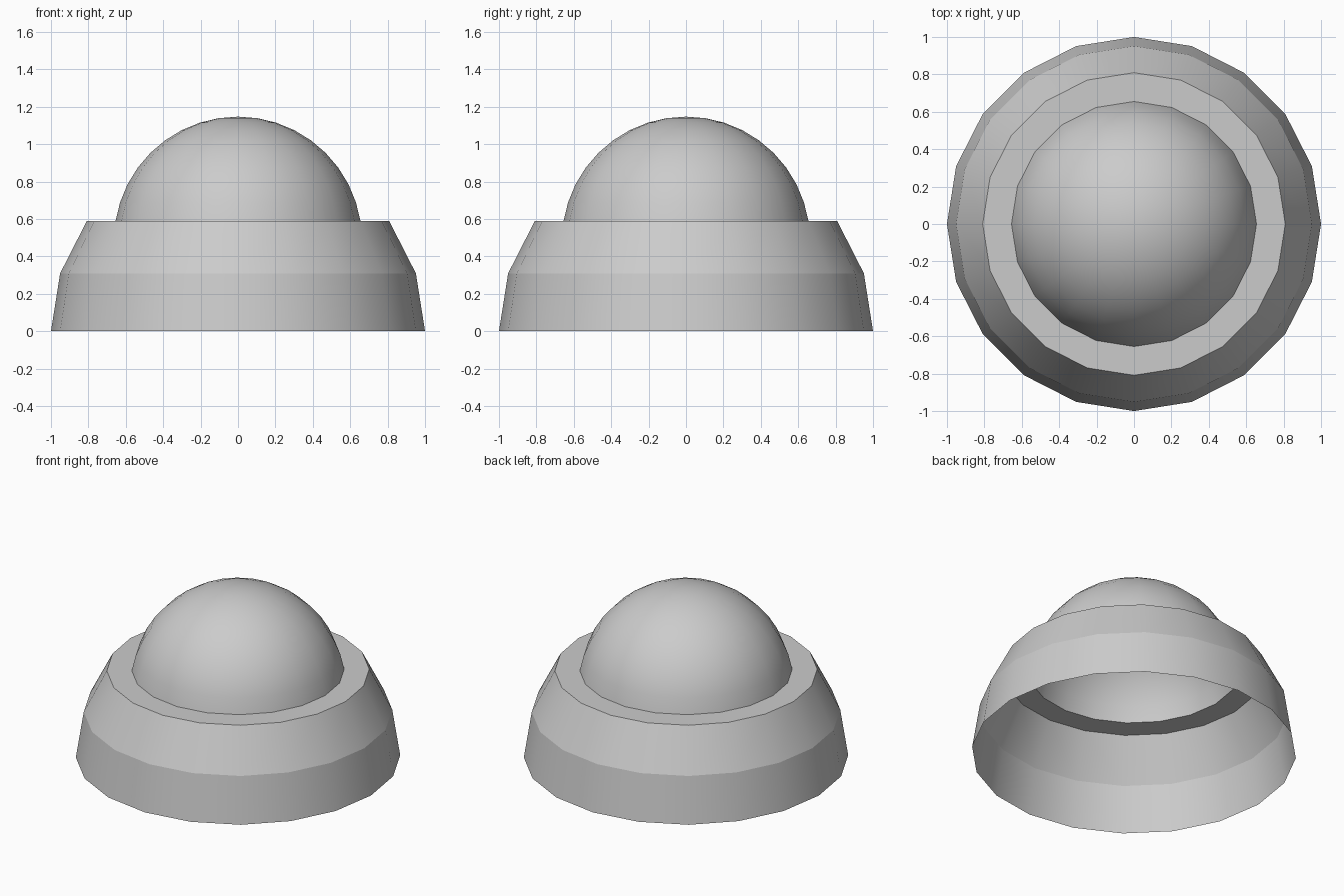
import bpy, bmesh, math

if "Cube" in bpy.data.objects:
    bpy.data.objects.remove(bpy.data.objects["Cube"])

SIDES = 20
STEP = math.radians(18)
LEDGE_Z = math.sin(2 * STEP)


def lathe(name, profile, tip=None, sharp_rows=()):
    """Revolve (radius, z) rows into rings, optionally ending in a tip."""
    bm = bmesh.new()
    rows = [[bm.verts.new((r * math.cos(i * STEP), r * math.sin(i * STEP), z))
             for i in range(SIDES)] for r, z in profile]
    for low, high in zip(rows, rows[1:]):
        for i in range(SIDES):
            j = (i + 1) % SIDES
            bm.faces.new((low[i], low[j], high[j], high[i]))
    if tip is not None:
        top = bm.verts.new((0, 0, tip))
        for i in range(SIDES):
            bm.faces.new((rows[-1][i], rows[-1][(i + 1) % SIDES], top))
    for f in bm.faces:
        f.smooth = True
    for k in sharp_rows:
        for i in range(SIDES):
            bm.edges.get((rows[k][i], rows[k][(i + 1) % SIDES])).smooth = False
    mesh = bpy.data.meshes.new(name)
    bm.to_mesh(mesh)
    bm.free()
    obj = bpy.data.objects.new(name, mesh)
    bpy.context.collection.objects.link(obj)
    return obj


# Open-bottomed base shell: two spherical bands and a flat ledge
dome_edge = 0.655
bands = [(math.cos(k * STEP), math.sin(k * STEP)) for k in range(3)]
lathe("base_shell", bands + [(dome_edge, LEDGE_Z)], sharp_rows=(1, 2))

# Smooth open dome rising from the ledge
radius, centre = 0.663, 0.484
rings = [(radius * math.sin(k * STEP / 2), centre + radius * math.cos(k * STEP / 2))
         for k in range(8, 0, -1)]
lathe("dome", [(dome_edge, LEDGE_Z)] + rings, tip=centre + radius)
